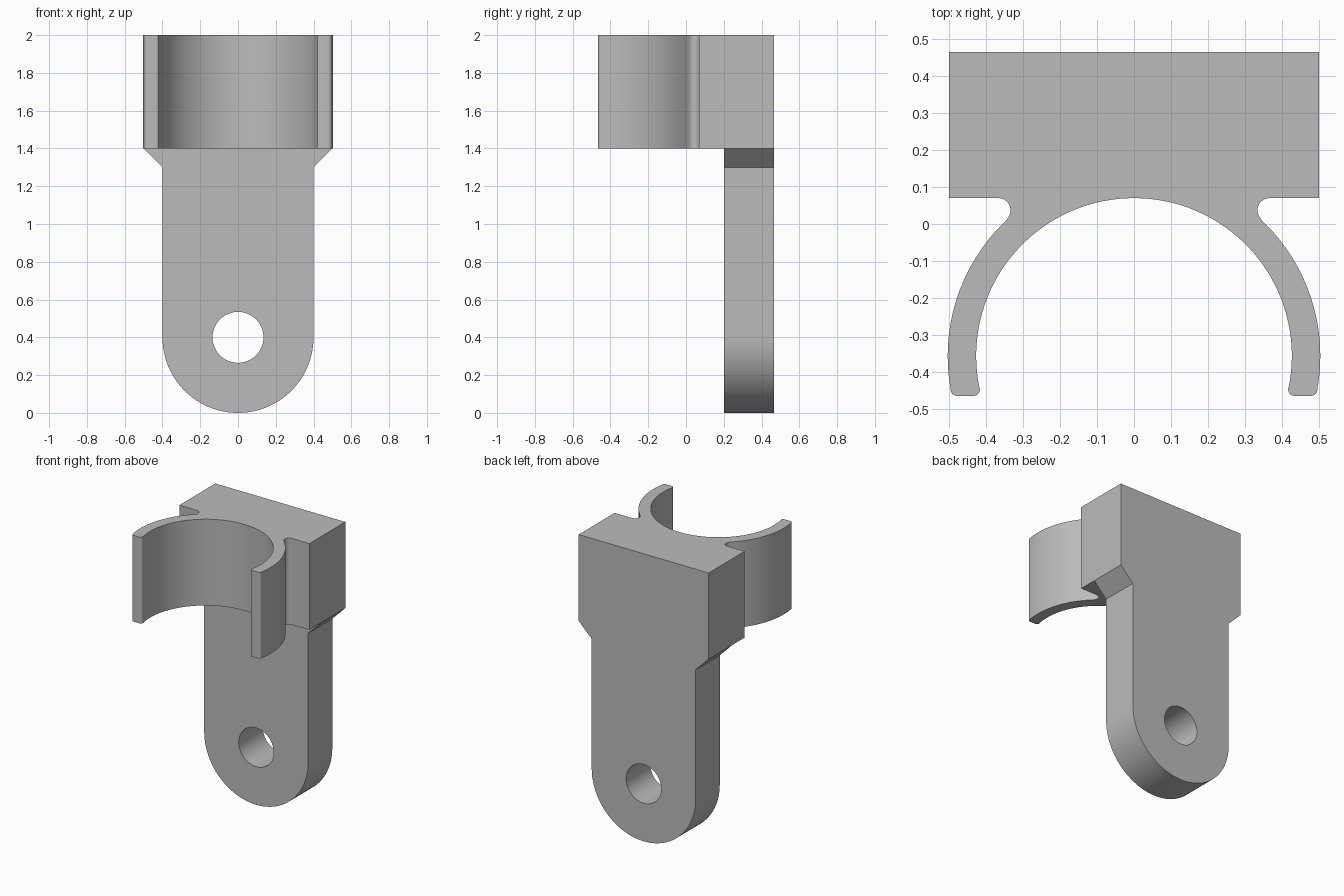
import bpy
import bmesh
from math import cos, sin, radians
from mathutils import Vector

cube = bpy.data.objects.get("Cube")
if cube:
    bpy.data.objects.remove(cube, do_unlink=True)

GREY = (0.5, 0.5, 0.5, 1.0)
mat = bpy.data.materials.new("light grey plastic")
mat.use_nodes = True
mat.diffuse_color = GREY
mat.node_tree.nodes["Principled BSDF"].inputs["Base Color"].default_value = GREY


def arc(cx, cy, r, start, end, steps):
    """Points along an arc, angles in degrees."""
    angles = [radians(start + (end - start) * i / steps) for i in range(steps + 1)]
    return [(cx + r * cos(a), cy + r * sin(a)) for a in angles]


def mirrored(half):
    """Close a right-hand half outline with its mirror image."""
    return half + [(-x, y) for x, y in reversed(half) if abs(x) > 1e-5]


def extrude_loops(name, loops, place, direction):
    """Fill an outline (with any holes) and extrude it to a solid."""
    bm = bmesh.new()
    edges = []
    for loop in loops:
        verts = [bm.verts.new(place(a, b)) for a, b in loop]
        edges += [bm.edges.new((v, verts[i - 1])) for i, v in enumerate(verts)]
    bmesh.ops.triangle_fill(bm, use_beauty=True, edges=edges)
    top = bmesh.ops.extrude_face_region(bm, geom=bm.faces[:], use_keep_orig=True)["geom"]
    moved = [g for g in top if isinstance(g, bmesh.types.BMVert)]
    bmesh.ops.translate(bm, verts=moved, vec=Vector(direction))
    bmesh.ops.recalc_face_normals(bm, faces=bm.faces[:])
    mesh = bpy.data.meshes.new(name)
    bm.to_mesh(mesh)
    bm.free()
    mesh.materials.append(mat)
    obj = bpy.data.objects.new(name, mesh)
    bpy.context.collection.objects.link(obj)
    bpy.ops.object.select_all(action="DESELECT")
    obj.select_set(True)
    bpy.context.view_layer.objects.active = obj
    bpy.ops.object.shade_smooth_by_angle(angle=radians(30))
    return obj


# Block and C-shaped clip: half outline from the back, round the arm, to the inside
BACK, FRONT, CLIP_Y = 0.465, -0.465, -0.357
half = [(0, BACK), (0.5, BACK), (0.5, 0.07)]
half += arc(0.367, 0.037, 0.033, 90, 224, 10)          # relief notch
half += arc(0, CLIP_Y, 0.504, 46.5, -10, 28)           # outer arm
half += arc(0.479, FRONT + 0.017, 0.017, -10, -90, 5)  # rounded tip
half += arc(0.434, FRONT + 0.017, 0.017, -90, -190, 5)
half += arc(0, CLIP_Y, 0.427, -11, 90, 40)             # inner bore
half[-1] = (0, half[-1][1])

# Bore midpoint and back midpoint both lie on the mirror line
extrude_loops("clip_block", [mirrored(half)],
              lambda x, y: (x, y, 1.4), (0, 0, 0.6))

# Mounting tab with flared shoulders, round end and a screw hole
tab = [(0.5, 1.4), (0.4, 1.3)] + arc(0, 0.4, 0.4, 0, -90, 24)
tab[-1] = (0, 0)
hole = arc(0, 0.4, 0.135, 0, 360, 48)[:-1]
extrude_loops("mounting_tab", [mirrored(tab), hole],
              lambda x, z: (x, 0.2, z), (0, BACK - 0.2, 0))
